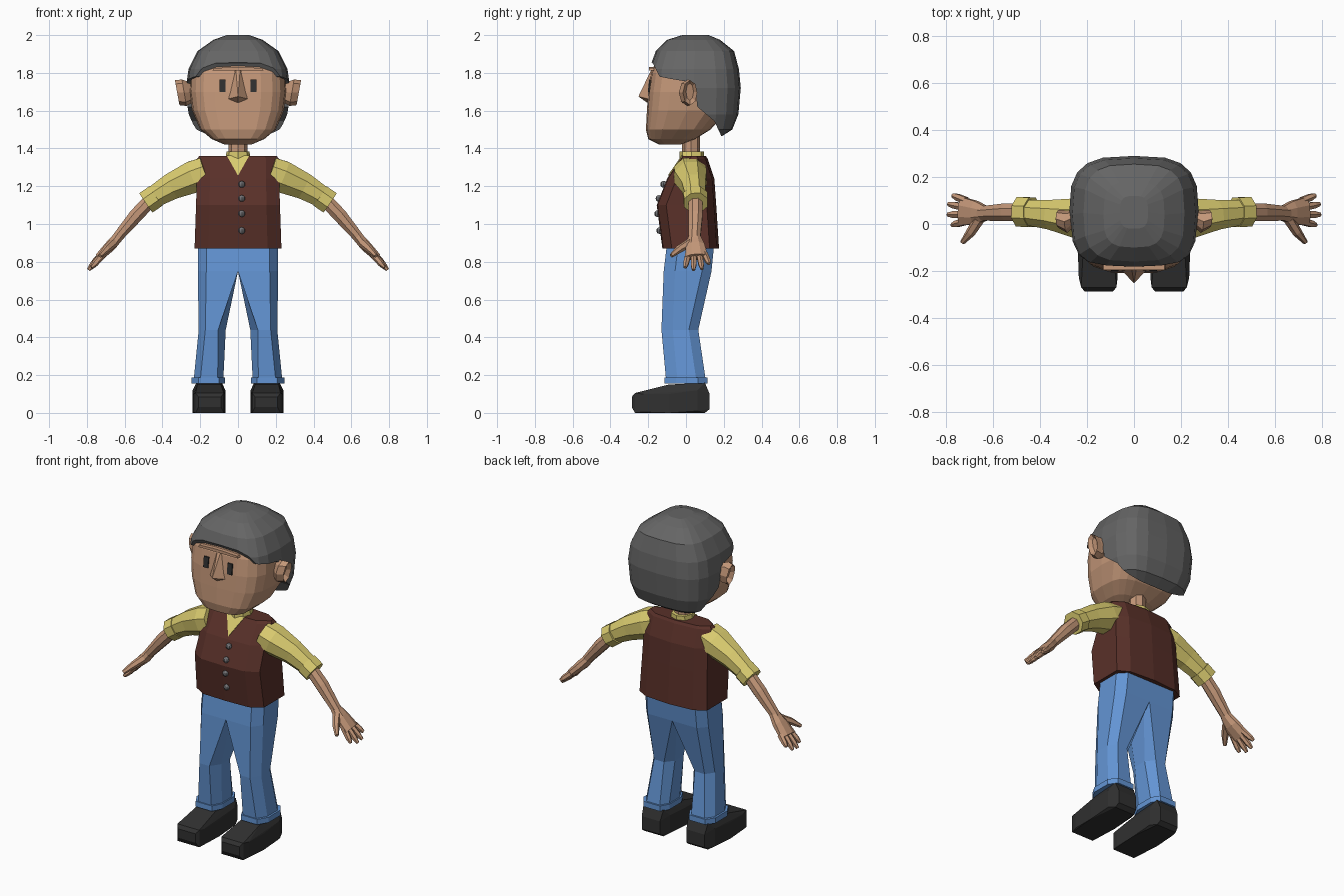
import bpy, bmesh
from math import cos, sin, pi
from mathutils import Vector

if "Cube" in bpy.data.objects:
    bpy.data.objects.remove(bpy.data.objects["Cube"])


def material(name, *rgb):
    m = bpy.data.materials.new(name)
    m.use_nodes = True
    m.diffuse_color = (*rgb, 1)
    m.node_tree.nodes["Principled BSDF"].inputs["Base Color"].default_value = (*rgb, 1)
    return m


SKIN = material("skin", 0.55, 0.31, 0.19)
HAIR = material("grey_hair", 0.13, 0.13, 0.13)
VEST = material("maroon_vest", 0.10, 0.03, 0.022)
SHIRT = material("yellow_shirt", 0.70, 0.60, 0.16)
JEANS = material("blue_denim", 0.125, 0.30, 0.66)
DARK = material("black_leather", 0.03, 0.03, 0.03)
BUTTON = material("grey_button", 0.17, 0.17, 0.18)


def finish(name, bm, mat):
    bmesh.ops.recalc_face_normals(bm, faces=bm.faces[:])
    me = bpy.data.meshes.new(name)
    bm.to_mesh(me)
    bm.free()
    me.materials.append(mat)
    ob = bpy.data.objects.new(name, me)
    bpy.context.collection.objects.link(ob)
    return ob


def loft(name, rings, mat):
    """Skin a list of equal point rings and cap both ends."""
    bm = bmesh.new()
    rows = [[bm.verts.new(p) for p in r] for r in rings]
    n = len(rows[0])
    for a, b in zip(rows, rows[1:]):
        for i in range(n):
            j = (i + 1) % n
            bm.faces.new((a[i], a[j], b[j], b[i]))
    bm.faces.new(rows[0])
    bm.faces.new(rows[-1])
    return finish(name, bm, mat)


def hull(name, points, mat):
    bm = bmesh.new()
    for p in points:
        bm.verts.new(p)
    res = bmesh.ops.convex_hull(bm, input=bm.verts[:])
    junk = [v for v in res["geom_interior"] if isinstance(v, bmesh.types.BMVert)]
    bmesh.ops.delete(bm, geom=junk, context="VERTS")
    bmesh.ops.dissolve_limit(bm, angle_limit=0.02, verts=bm.verts[:], edges=bm.edges[:])
    return finish(name, bm, mat)


def rounded(z, hx, yf, yb, n=20, p=3.2):
    """Rounded-square ring at height z, from yf at the front to yb at the back."""
    def f(v):
        return (abs(v) ** (2 / p)) * (1 if v > 0 else -1)
    cy, hy = (yf + yb) / 2, (yb - yf) / 2
    angles = [2 * pi * i / n for i in range(n)]
    return [(hx * f(cos(a)), cy + hy * f(sin(a)), z) for a in angles]


def tube(name, stops, mat, side, sides=8):
    """Faceted limb through (x, y, z, half depth, half thickness) stops."""
    pts = [Vector(s[:3]) for s in stops]
    rings = []
    for i, (x, y, z, ry, rn) in enumerate(stops):
        d = (pts[min(i + 1, len(pts) - 1)] - pts[max(i - 1, 0)]).normalized()
        u = (Vector((0, 1, 0)) - d * d.y).normalized()
        w = u.cross(d)
        k = 1 / cos(pi / sides)
        ring = []
        for j in range(sides):
            a = 2 * pi * (j + 0.5) / sides
            q = pts[i] + u * (ry * k * cos(a)) + w * (rn * k * sin(a))
            ring.append((q.x * side, q.y, q.z))
        rings.append(ring)
    return loft(name, rings, mat)


# Head
loft("head", [rounded(*r) for r in (
    (1.42, .07, -.14, -.03), (1.45, .14, -.20, .05), (1.50, .20, -.212, .13),
    (1.60, .243, -.207, .22), (1.70, .256, -.20, .25), (1.80, .25, -.185, .25),
    (1.88, .215, -.15, .22), (1.95, .12, -.07, .16))], SKIN)

# Hair cap, trimmed along the hairline by a side profile
hair = loft("hair", [rounded(*r) for r in (
    (1.465, .18, 0, .19), (1.50, .235, -.10, .245), (1.58, .265, -.18, .277),
    (1.72, .276, -.205, .29), (1.82, .262, -.195, .28), (1.915, .215, -.16, .255),
    (1.975, .13, -.10, .18), (2.0, .06, -.02, .12))], HAIR)
hairline = ((-.4, 1.3), (.19, 1.3), (.185, 1.47), (.15, 1.545), (.06, 1.62), (.05, 1.71),
            (0, 1.755), (-.08, 1.768), (-.14, 1.78), (-.175, 1.85), (-.2, 1.87), (-.4, 1.87))
cutter = loft("hairline_cutter", [[(x, y, z) for y, z in hairline] for x in (-.5, .5)], HAIR)
cutter.hide_render = True
trim = hair.modifiers.new("hairline", "BOOLEAN")
trim.operation, trim.solver, trim.object = "DIFFERENCE", "EXACT", cutter
bpy.context.view_layer.objects.active = hair
bpy.ops.object.modifier_apply(modifier=trim.name)
bpy.data.objects.remove(cutter)

# Nose and brow
hull("nose", [(-.012, -.18, 1.825), (.012, -.18, 1.825), (.06, -.19, 1.66), (-.06, -.19, 1.66),
              (0, -.252, 1.675), (0, -.195, 1.635)], SKIN)
hull("brow", [(s * x, y, z) for s in (-1, 1) for x, z in ((.135, 1.812), (.13, 1.825), (.03, 1.83))
              for y in (-.17, -.195)], SKIN)

# Neck and collar
loft("neck", [rounded(z, .05, -.02, .075, 8, 2) for z in (1.33, 1.5)], SKIN)
loft("collar", [rounded(z, w, -.035, .095, 8, 2.5) for z, w in ((1.33, .07), (1.385, .06))], SHIRT)


# Vest
def vest_ring(z, hx, yf, yb):
    half = [(0, yf), (hx * .68, yf + .005), (hx, yf + .05), (hx, yb - .05), (hx * .7, yb - .012), (0, yb)]
    return [(x, y, z) for x, y in half] + [(-x, y, z) for x, y in half[-2:0:-1]]


loft("vest", [vest_ring(*r) for r in (
    (.87, .23, -.125, .175), (1.1, .222, -.155, .16), (1.24, .218, -.10, .15),
    (1.345, .217, -.03, .115), (1.36, .205, -.02, .105))], VEST)

# Shirt showing in the neck opening
loft("shirt_front", [[(-.06, -.023 + d, 1.363), (.06, -.023 + d, 1.363), (0, -.097 + d, 1.256)]
                     for d in (0, .009)], SHIRT)

# Buttons
for i, (y, z) in enumerate(((-.118, 1.21), (-.143, 1.135), (-.15, 1.055), (-.139, .965))):
    bm = bmesh.new()
    bmesh.ops.create_uvsphere(bm, u_segments=8, v_segments=6, radius=.018)
    finish(f"button_{i + 1}", bm, BUTTON).location = (.02, y, z)


def leg_ring(z, xi, xo, ci, co, yf, yb, s):
    pts = ((xi + ci, yf), (xo - co, yf), (xo, yf + .06), (xo, yb - .05),
           (xo - co, yb), (xi + ci, yb), (xi, yb - .05), (xi, yf + .06))
    return [(x * s, y, z) for x, y in pts]


for s, side in ((1, "left"), (-1, "right")):
    # Eye and ear
    hull(f"{side}_eye", [(s * x, y + d, z) for x in (.065, .097) for d in (0, .008)
                         for y, z in ((-.202, 1.70), (-.195, 1.765))], DARK)
    ear = []
    for x, y, z, ry, rz in ((.24, .03, 1.70, .03, .05), (.285, .01, 1.695, .048, .07),
                            (.322, .022, 1.695, .038, .066), (.30, .02, 1.70, .02, .045)):
        ear.append([(s * (x + .012 * sin(a)), y + ry * cos(a), z + rz * sin(a))
                    for a in (2 * pi * k / 8 for k in range(8))])
    loft(f"{side}_ear", ear, SKIN)

    # Sleeve, rolled cuff and forearm
    tube(f"{side}_sleeve", [(.17, .02, 1.275, .085, .08), (.235, .025, 1.25, .085, .085),
                            (.35, .04, 1.2, .063, .07), (.46, .05, 1.135, .052, .055)], SHIRT, s)
    tube(f"{side}_cuff", [(.435, .05, 1.148, .063, .062), (.487, .052, 1.112, .063, .062)], SHIRT, s)
    tube(f"{side}_forearm", [(.45, .05, 1.14, .036, .036), (.54, .05, 1.045, .038, .037),
                             (.65, .045, .915, .03, .026)], SKIN, s)

    # Hand
    tube(f"{side}_palm", [(.63, .045, .935, .03, .026), (.675, .048, .885, .05, .029),
                          (.735, .055, .825, .06, .022)], SKIN, s)
    tips = ((.775, -.005, .77), (.792, .04, .757), (.79, .085, .762), (.772, .122, .79))
    for i, tip in enumerate(tips):
        base = Vector((.715, .012 + i * .029, .84))
        mid = base.lerp(Vector(tip), .7)
        tube(f"{side}_finger_{i + 1}", [(*base, .015, .017), (*mid, .014, .015), (*tip, .008, .008)],
             SKIN, s, 6)
    tube(f"{side}_thumb", [(.66, .02, .90, .02, .022), (.695, -.035, .868, .018, .018),
                           (.73, -.078, .832, .009, .01)], SKIN, s, 6)

    # Trouser leg and hem
    loft(f"{side}_trouser_leg", [leg_ring(*r, s) for r in (
        (.90, 0, .21, 0, .045, -.10, .15), (.75, 0, .213, 0, .045, -.118, .135),
        (.44, .065, .208, .04, .035, -.13, .065), (.17, .078, .235, .03, .035, -.105, .105))], JEANS)
    loft(f"{side}_trouser_hem", [leg_ring(z, .07, .245, .03, .035, -.113, .113, s)
                                 for z in (.155, .188)], JEANS)

    # Shoe
    shoe = []
    for y, xi, xo, zs in ((-.287, .09, .21, (.03, .085)), (-.27, .075, .225, (0, .105)),
                          (-.23, .07, .235, (.005, .1)), (-.09, .067, .24, (0, .10)),
                          (-.09, .09, .215, (.15,)), (.1, .085, .22, (0, .16)),
                          (.125, .09, .215, (.02, .1)), (.06, .067, .24, (.01, .12))):
        shoe += [(s * x, y, z) for x in (xi, xo) for z in zs]
    hull(f"{side}_shoe", shoe, DARK)
